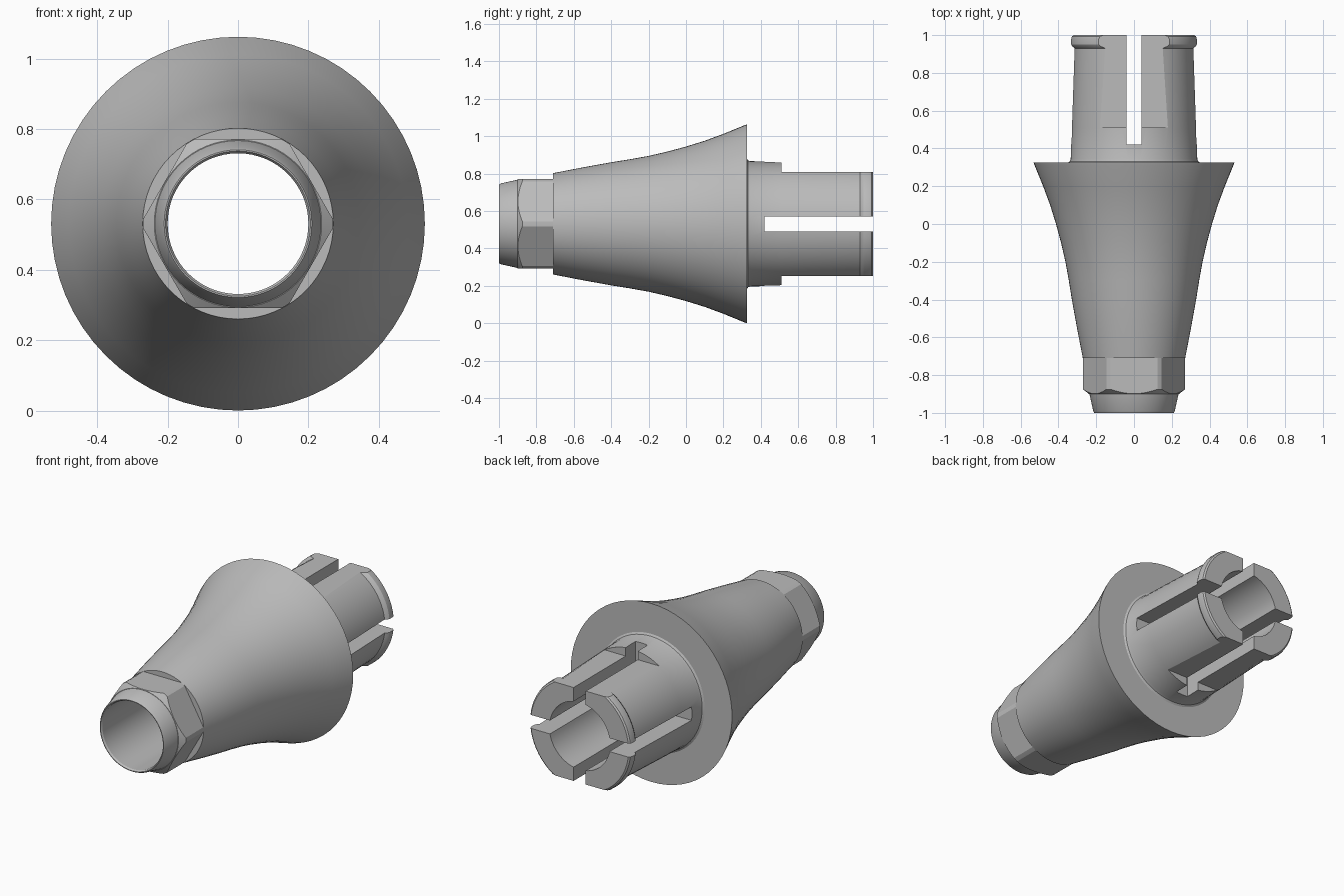
import bpy, bmesh, math
from mathutils import Matrix, Vector

R = 0.531          # flange radius, also the height of the axis
BORE = 0.2
SEGMENTS = 64

cube = bpy.data.objects.get("Cube")
if cube:
    bpy.data.objects.remove(cube, do_unlink=True)

# Single metal colour
metal = bpy.data.materials.new("grey_metal")
metal.use_nodes = True
colour = (0.5, 0.5, 0.5, 1)
metal.diffuse_color = colour
metal.node_tree.nodes["Principled BSDF"].inputs["Base Color"].default_value = colour


def add_object(name, bm):
    bmesh.ops.recalc_face_normals(bm, faces=bm.faces)
    mesh = bpy.data.meshes.new(name)
    bm.to_mesh(mesh)
    bm.free()
    mesh.materials.append(metal)
    obj = bpy.data.objects.new(name, mesh)
    bpy.context.collection.objects.link(obj)
    return obj


def ring(name, profile):
    """Revolve a closed (y, radius) profile around the long axis."""
    bm = bmesh.new()
    loops = []
    for i in range(SEGMENTS):
        a = 2 * math.pi * i / SEGMENTS
        loops.append([bm.verts.new((r * math.cos(a), y, R + r * math.sin(a)))
                      for y, r in profile])
    n = len(profile)
    for i in range(SEGMENTS):
        here, there = loops[i], loops[(i + 1) % SEGMENTS]
        for j in range(n):
            k = (j + 1) % n
            bm.faces.new((here[j], here[k], there[k], there[j]))
    return add_object(name, bm)


def box(name, centre, size):
    bm = bmesh.new()
    bmesh.ops.create_cube(bm, size=1, matrix=Matrix.Translation(Vector(centre))
                          @ Matrix.Diagonal((*size, 1)))
    return add_object(name, bm)


def carve(obj, cutter, operation="DIFFERENCE"):
    """Apply a boolean and discard the cutter."""
    cutter.hide_render = True
    mod = obj.modifiers.new("carve", "BOOLEAN")
    mod.operation, mod.object, mod.solver = operation, cutter, "EXACT"
    bpy.context.view_layer.update()
    graph = bpy.context.evaluated_depsgraph_get()
    mesh = bpy.data.meshes.new_from_object(obj.evaluated_get(graph))
    obj.modifiers.clear()
    obj.data = mesh
    bpy.data.objects.remove(cutter, do_unlink=True)


# Tapered tip with a small rounded rim
tip = ring("tip", [(-0.9, BORE), (-0.99, BORE), (-1, 0.206), (-1, 0.21),
                   (-0.99, 0.216), (-0.9, 0.236)])

# Hexagonal collar: chamfered ring trimmed by a six-sided prism
hex_collar = ring("hex_collar", [(-0.71, BORE), (-0.9, BORE), (-0.9, 0.238),
                                 (-0.875, 0.27), (-0.71, 0.27)])
bm = bmesh.new()
bmesh.ops.create_cone(bm, cap_ends=True, segments=6, depth=1,
                      radius1=0.24 / math.cos(math.pi / 6),
                      radius2=0.24 / math.cos(math.pi / 6))
# Corners point sideways, flats face up and down
start = max(bm.verts, key=lambda v: v.co.x).co
bmesh.ops.rotate(bm, verts=bm.verts, matrix=Matrix.Rotation(-math.atan2(start.y, start.x), 3, "Z"))
bmesh.ops.rotate(bm, verts=bm.verts, matrix=Matrix.Rotation(math.pi / 2, 3, "X"))
bmesh.ops.translate(bm, verts=bm.verts, vec=(0, -0.8, R))
carve(hex_collar, add_object("hex_cutter", bm), "INTERSECT")

# Flared body ending in a flat flange
flare = [(-0.71, 0.271), (-0.55, 0.302), (-0.4, 0.329), (-0.3, 0.345), (-0.2, 0.363),
         (-0.1, 0.386), (0, 0.413), (0.1, 0.444), (0.2, 0.481), (0.31, 0.526), (0.325, 0.531)]
body = ring("flared_body", [(0.325, BORE), (-0.71, BORE)] + flare)

# Rear sleeve with a rounded snap lip
sleeve = ring("slotted_sleeve", [
    (0.325, BORE), (0.325, 0.35), (0.332, 0.339), (0.345, 0.335), (0.51, 0.331),
    (0.93, 0.317), (0.94, 0.329), (0.95, 0.335), (0.98, 0.335), (0.993, 0.331),
    (1, 0.322), (1, BORE)])
for side in (-1, 1):
    carve(sleeve, box("flat_cutter", (0, 0.81, R + side * 0.378), (1, 0.6, 0.2)))
carve(sleeve, box("upright_slot_cutter", (0, 0.82, R), (0.08, 0.8, 1)))
carve(sleeve, box("level_slot_cutter", (0, 0.82, R), (1, 0.8, 0.08)))

# Smooth the round surfaces, keep the machined edges crisp
for obj in (tip, hex_collar, body, sleeve):
    bpy.ops.object.select_all(action="DESELECT")
    obj.select_set(True)
    bpy.context.view_layer.objects.active = obj
    bpy.ops.object.shade_smooth_by_angle(angle=math.radians(25))
